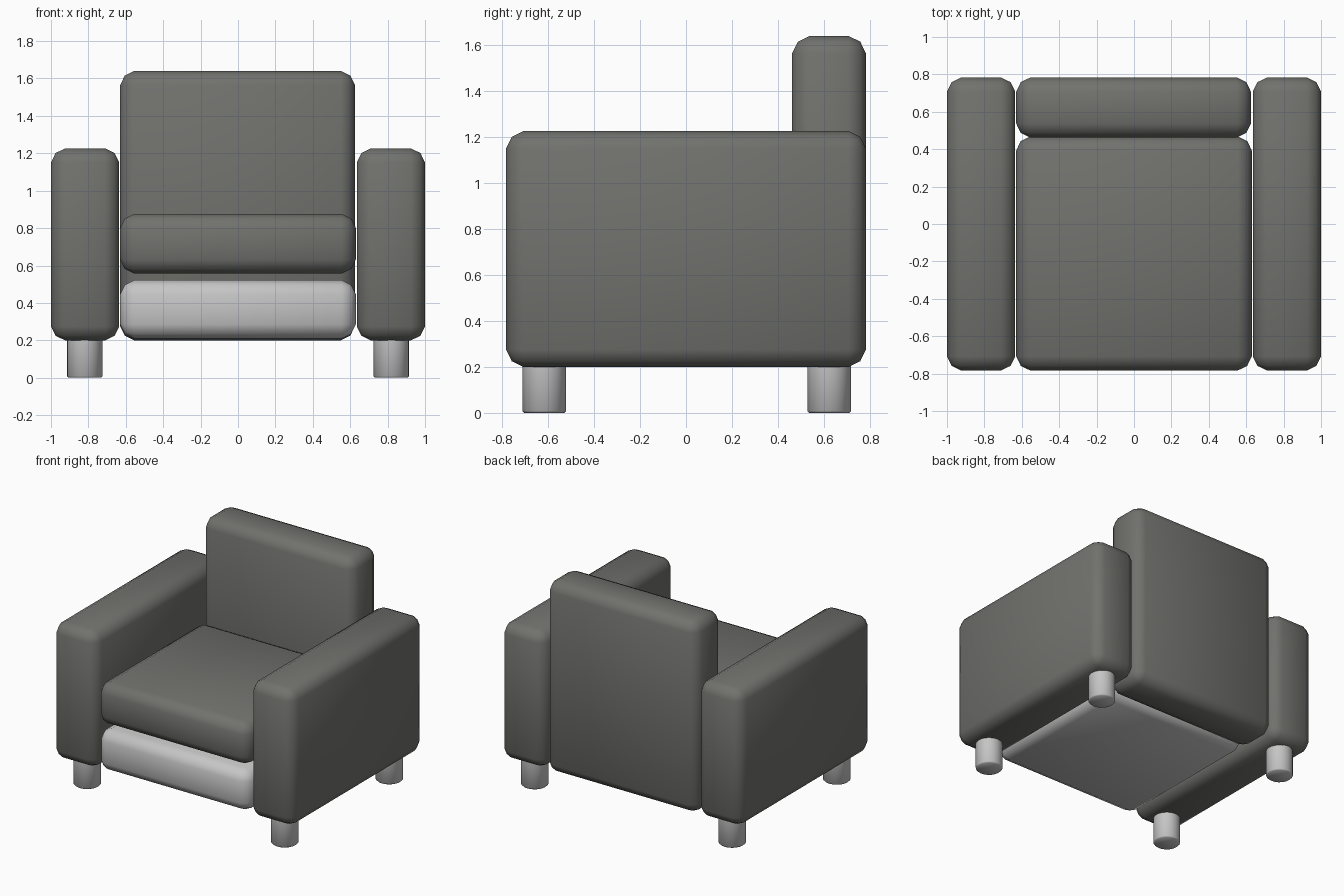
import bpy
import bmesh

if "Cube" in bpy.data.objects:
    bpy.data.objects.remove(bpy.data.objects["Cube"])


def material(name, colour):
    m = bpy.data.materials.new(name)
    m.diffuse_color = (*colour, 1.0)
    m.use_nodes = True
    m.node_tree.nodes["Principled BSDF"].inputs["Base Color"].default_value = m.diffuse_color
    return m


charcoal = material("charcoal fabric", (0.165, 0.165, 0.155))
pale = material("pale grey", (0.56, 0.56, 0.56))


def finish(name, bm, mat):
    me = bpy.data.meshes.new(name)
    bm.to_mesh(me)
    bm.free()
    me.materials.append(mat)
    for p in me.polygons:
        p.use_smooth = True
    ob = bpy.data.objects.new(name, me)
    bpy.context.collection.objects.link(ob)
    return ob


def cushion(name, lo, hi, mat, bevel=0.075):
    """Soft box with rounded edges between two corners."""
    bm = bmesh.new()
    bmesh.ops.create_cube(bm, size=1.0)
    for v in bm.verts:
        v.co = [lo[i] + (v.co[i] + 0.5) * (hi[i] - lo[i]) for i in range(3)]
    bmesh.ops.bevel(bm, geom=bm.edges[:], offset=bevel, segments=2,
                    profile=0.45, affect='EDGES')
    return finish(name, bm, mat)


def leg(name, x, y):
    """Short round foot with a softened lower rim."""
    bm = bmesh.new()
    bmesh.ops.create_cone(bm, cap_ends=True, segments=20, radius1=0.095,
                          radius2=0.095, depth=0.22)
    bmesh.ops.translate(bm, verts=bm.verts[:], vec=(x, y, 0.11))
    rim = [e for e in bm.edges if all(v.co.z < 0.01 for v in e.verts)]
    bmesh.ops.bevel(bm, geom=rim, offset=0.008, segments=1, affect='EDGES')
    ob = finish(name, bm, pale)
    bpy.context.view_layer.objects.active = ob
    ob.select_set(True)
    bpy.ops.object.shade_smooth_by_angle(angle=0.9)
    ob.select_set(False)


# Arms and legs on both sides
for side, label in ((-1, "left"), (1, "right")):
    xs = sorted((side * 0.635, side * 1.0))
    cushion(label + "_arm", (xs[0], -0.783, 0.2), (xs[1], 0.783, 1.226), charcoal)
    leg(label + "_front_leg", side * 0.82, -0.617)
    leg(label + "_back_leg", side * 0.82, 0.623)

# Backrest, seat cushion and pale base
cushion("backrest", (-0.63, 0.462, 0.2), (0.625, 0.783, 1.64), charcoal)
cushion("seat", (-0.63, -0.783, 0.557), (0.63, 0.468, 0.876), charcoal)
cushion("base", (-0.63, -0.78, 0.21), (0.63, 0.468, 0.522), pale)
